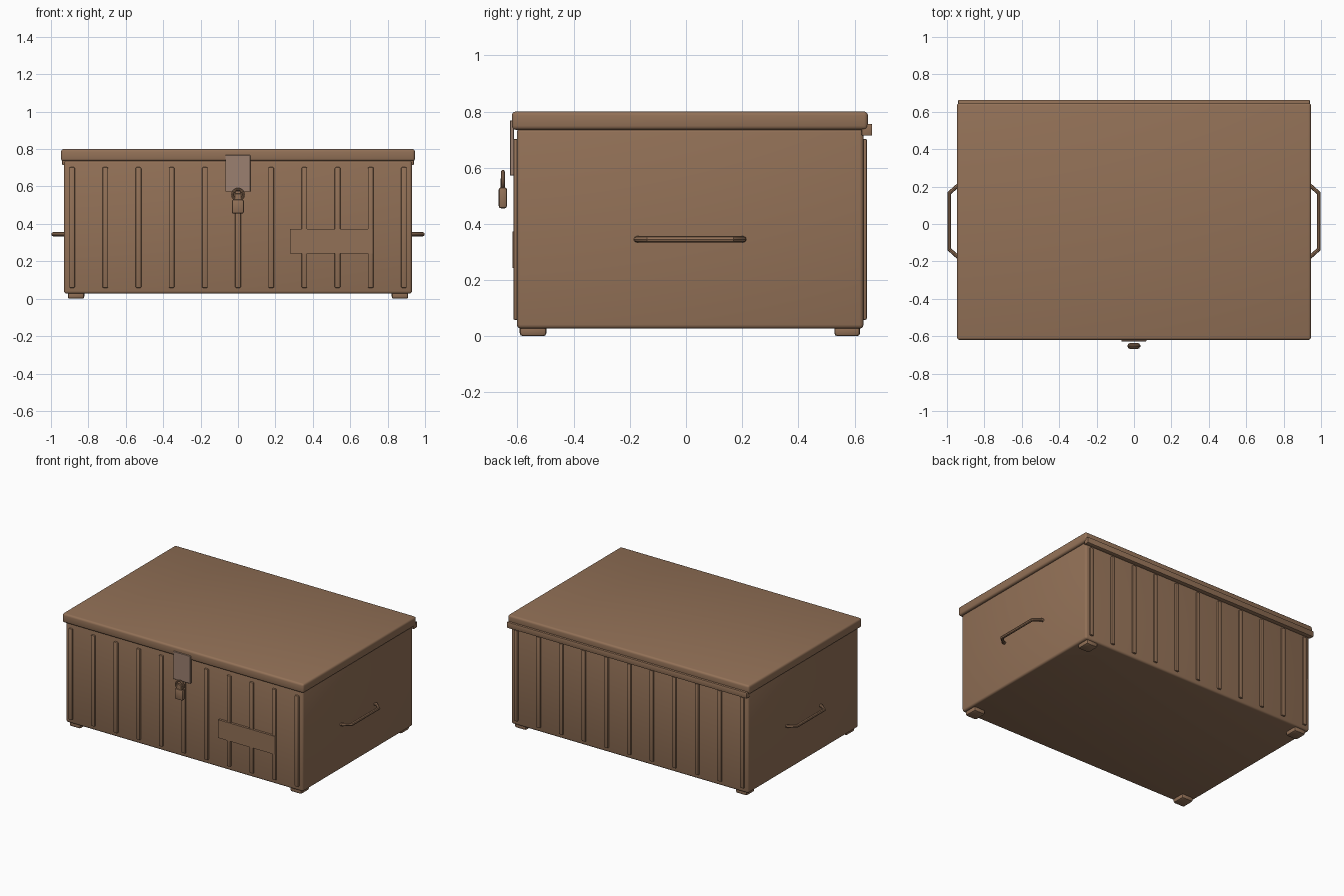
import bpy, bmesh, math
from mathutils import Vector

if "Cube" in bpy.data.objects:
    bpy.data.objects.remove(bpy.data.objects["Cube"])


def material(name, rgb):
    m = bpy.data.materials.new(name)
    m.diffuse_color = (*rgb, 1)
    m.use_nodes = True
    m.node_tree.nodes["Principled BSDF"].inputs["Base Color"].default_value = m.diffuse_color
    return m


BROWN = material("brown_paint", (0.29, 0.165, 0.095))
STEEL = material("dull_steel", (0.33, 0.215, 0.16))


def finish(name, bm, mat, smooth=True):
    mesh = bpy.data.meshes.new(name)
    bm.to_mesh(mesh)
    bm.free()
    mesh.materials.append(mat)
    ob = bpy.data.objects.new(name, mesh)
    bpy.context.collection.objects.link(ob)
    if smooth:
        bpy.context.view_layer.objects.active = ob
        ob.select_set(True)
        bpy.ops.object.shade_smooth_by_angle(angle=math.radians(35))
        ob.select_set(False)
    return ob


def box(name, x, y, z, bevel=0.0, segments=2, mat=BROWN):
    """Box given by its (min, max) range on each axis, with rounded edges."""
    bm = bmesh.new()
    bmesh.ops.create_cube(bm, size=1)
    for v in bm.verts:
        v.co = Vector([r[0] if c < 0 else r[1] for c, r in zip(v.co, (x, y, z))])
    if bevel:
        bmesh.ops.bevel(bm, geom=bm.edges[:], offset=bevel, segments=segments,
                        profile=0.5, affect='EDGES')
    return finish(name, bm, mat)


def tube(name, points, radius, sides=8, cyclic=False, mat=BROWN):
    """Round bar swept along a path lying in one plane."""
    pts = [Vector(p) for p in points]
    n = len(pts)
    normal = (pts[1] - pts[0]).cross(pts[2] - pts[1]).normalized()
    bm = bmesh.new()
    rings = []
    for i, p in enumerate(pts):
        prev = pts[i - 1] if i or cyclic else p
        nxt = pts[(i + 1) % n] if i < n - 1 or cyclic else p
        a, b = (p - prev).normalized(), (nxt - p).normalized()
        side = normal.cross((a + b).normalized())
        rings.append([bm.verts.new(p + radius * (math.cos(t) * side + math.sin(t) * normal))
                      for t in (2 * math.pi * k / sides for k in range(sides))])
    for i in range(n if cyclic else n - 1):
        r, s = rings[i], rings[(i + 1) % n]
        for k in range(sides):
            j = (k + 1) % sides
            bm.faces.new((r[k], r[j], s[j], s[k]))
    if not cyclic:
        bm.faces.new(rings[0])
        bm.faces.new(rings[-1])
    bmesh.ops.recalc_face_normals(bm, faces=bm.faces[:])
    return finish(name, bm, mat)


# Main box, overhanging lid and rear hinge strip
box("body", (-0.93, 0.93), (-0.602, 0.632), (0.027, 0.74), 0.014, 3)
box("lid", (-0.946, 0.946), (-0.62, 0.648), (0.735, 0.80), 0.014, 3)
box("hinge_strip", (-0.94, 0.94), (0.625, 0.663), (0.714, 0.756), 0.004)

# Upright ribs on the front and the back
for i in range(11):
    x = -0.887 + i * 0.1774
    for side, y in (("front", (-0.615, -0.595)), ("back", (0.625, 0.644))):
        box(f"{side}_rib_{i + 1}", (x - 0.015, x + 0.015), y, (0.058, 0.703), 0.006)

# Blank label plate across the ribs
box("label_plate", (0.277, 0.722), (-0.618, -0.60), (0.243, 0.372))

# Four corner feet
for sx in (-1, 1):
    x = tuple(sorted((sx * 0.822, sx * 0.91)))
    for side, y in (("front", (-0.592, -0.497)), ("back", (0.528, 0.62))):
        box(f"{side}_foot_{'right' if sx > 0 else 'left'}", x, y, (0, 0.04), 0.011, 2)

# Bent bar handle on each end
for sx, side in ((-1, "left"), (1, "right")):
    tube(f"{side}_handle", [(sx * x, y, 0.345) for x, y in
         ((0.92, 0.205), (0.945, 0.203), (0.988, 0.165), (0.988, -0.135),
          (0.945, -0.173), (0.92, -0.177))], 0.011)

# Hasp plate and hanging padlock
box("hasp_plate", (-0.068, 0.066), (-0.627, -0.612), (0.572, 0.768), 0.002, 1, STEEL)
tube("padlock_shackle", [(0.029 * math.sin(a), -0.652, 0.556 + 0.029 * math.cos(a))
     for a in (2 * math.pi * k / 16 for k in range(16))], 0.0075, 8, True)
box("padlock_body", (-0.033, 0.031), (-0.667, -0.637), (0.455, 0.53), 0.009, 2)
box("padlock_collar", (-0.02, 0.02), (-0.66, -0.644), (0.52, 0.565), 0.004, 1)
